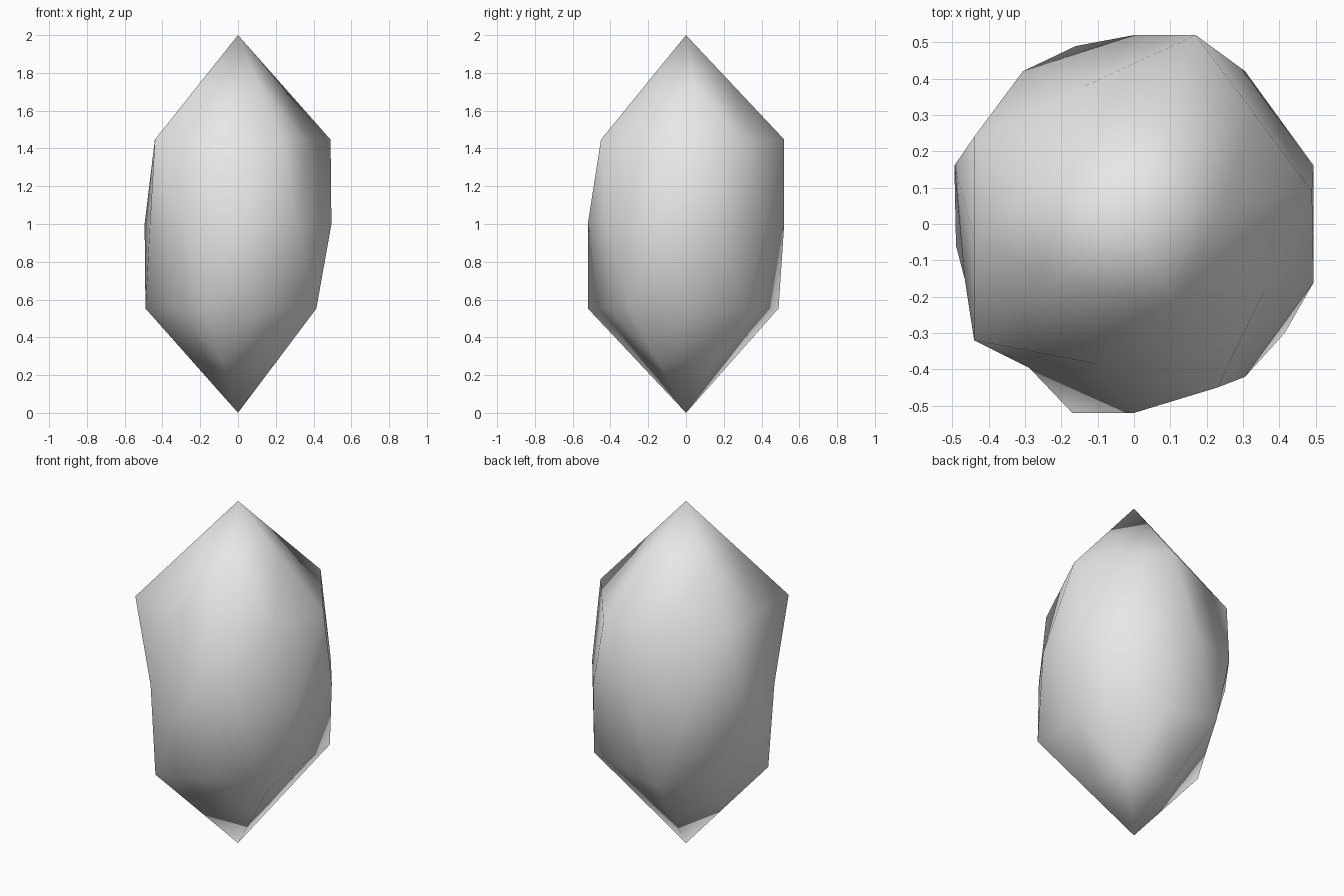
import bpy
import bmesh
import math
from mathutils import Vector

cube = bpy.data.objects.get("Cube")
if cube:
    bpy.data.objects.remove(cube, do_unlink=True)

# Single pale grey stone material
GREY = (0.8, 0.8, 0.8, 1.0)
stone = bpy.data.materials.new("pale_grey_stone")
stone.use_nodes = True
stone.diffuse_color = GREY
stone.node_tree.nodes["Principled BSDF"].inputs["Base Color"].default_value = GREY

# Tall twenty-sided gem
WIDTH = 0.611
bm = bmesh.new()
bmesh.ops.create_icosphere(bm, subdivisions=1, radius=1.0)
bmesh.ops.scale(bm, vec=(WIDTH, WIDTH, 1), verts=bm.verts)

# Irregular corners on the shoulder (upper) and base (lower) rings
shoulder = [(-0.44, -0.32), (-0.44, 0.24), (0.17, 0.52), (0.49, 0.09), (0.23, -0.45)]
base = [(-0.17, -0.52), (-0.49, -0.06), (-0.16, 0.49), (0.37, 0.32), (0.415, -0.30)]
for ring, z in ((shoulder, 0.447), (base, -0.447)):
    for x, y in ring:
        target = Vector((x, y, z))
        corner = min(bm.verts, key=lambda v: (v.co - target).length)
        corner.co = target

# Split each facet in four, then set the waist to a regular ten-sided ring
bmesh.ops.subdivide_edges(bm, edges=bm.edges[:], cuts=1, use_grid_fill=True)
step = math.radians(36)
for v in bm.verts:
    if abs(v.co.z) < 0.05:
        angle = round(math.atan2(v.co.y, v.co.x) / step - 0.5) * step + step / 2
        dented = v.co.x < -0.2 and v.co.y < -0.1
        radius = 0.49 if dented else 0.52
        v.co = (radius * math.cos(angle), radius * math.sin(angle), 0)

# Stand the gem on the ground
bmesh.ops.triangulate(bm, faces=[f for f in bm.faces if len(f.verts) > 3])
bmesh.ops.translate(bm, vec=(0, 0, 1), verts=bm.verts)
bmesh.ops.recalc_face_normals(bm, faces=bm.faces[:])
for f in bm.faces:
    f.smooth = True

mesh = bpy.data.meshes.new("gem_body")
bm.to_mesh(mesh)
bm.free()
mesh.materials.append(stone)
gem = bpy.data.objects.new("gem_body", mesh)
bpy.context.collection.objects.link(gem)
